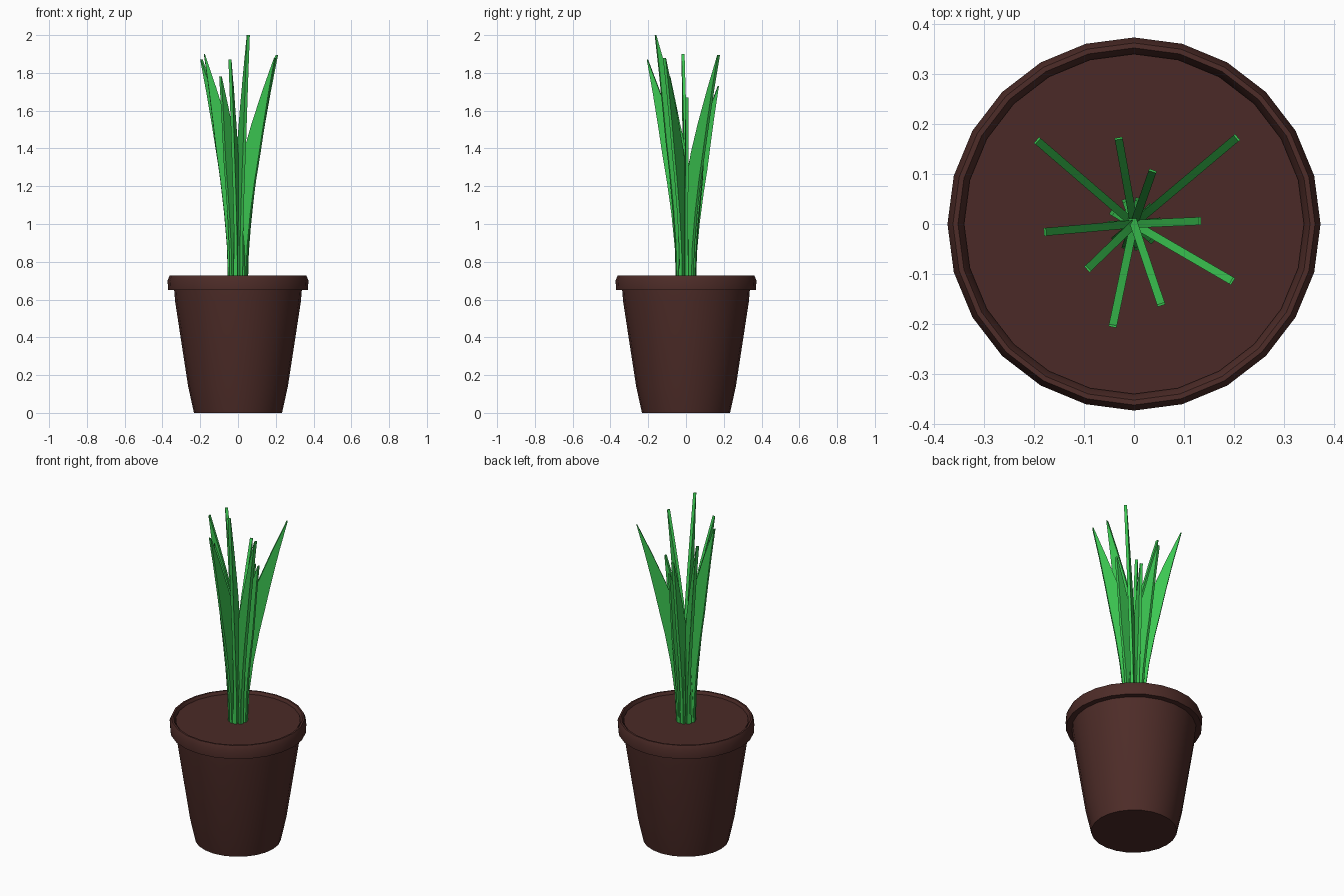
import bpy, bmesh
from math import cos, sin, pi, hypot, radians

if "Cube" in bpy.data.objects:
    bpy.data.objects.remove(bpy.data.objects["Cube"])


def material(name, color):
    m = bpy.data.materials.new(name)
    m.diffuse_color = color
    m.use_nodes = True
    m.node_tree.nodes["Principled BSDF"].inputs["Base Color"].default_value = m.diffuse_color
    return m


BROWN = material("brown_clay", (0.075, 0.025, 0.021, 1))
SOIL = material("soil", (0.07, 0.023, 0.02, 1))
GREEN = material("leaf_green", (0.045, 0.58, 0.085, 1))


def finish(bm, name, mat, angle):
    bmesh.ops.recalc_face_normals(bm, faces=bm.faces)
    me = bpy.data.meshes.new(name)
    bm.to_mesh(me)
    bm.free()
    ob = bpy.data.objects.new(name, me)
    bpy.context.collection.objects.link(ob)
    me.materials.append(mat)
    bpy.ops.object.select_all(action='DESELECT')
    ob.select_set(True)
    bpy.context.view_layer.objects.active = ob
    bpy.ops.object.shade_smooth_by_angle(angle=radians(angle))
    return ob


def skin(bm, rings):
    """Join equal-length rings of points into a capped tube."""
    loops = [[bm.verts.new(p) for p in ring] for ring in rings]
    n = len(loops[0])
    for a, b in zip(loops, loops[1:]):
        for i in range(n):
            j = (i + 1) % n
            bm.faces.new((a[i], a[j], b[j], b[i]))
    bm.faces.new(loops[0])
    bm.faces.new(loops[-1])


def lathe(name, profile, mat, sides=24):
    bm = bmesh.new()
    skin(bm, [[(r * cos(2 * pi * i / sides), r * sin(2 * pi * i / sides), z)
               for i in range(sides)] for r, z in profile])
    return finish(bm, name, mat, 35)


# Pot with overhanging rim, open down to the soil
lathe("pot", [(0.233, 0), (0.264, 0.14), (0.333, 0.59), (0.338, 0.65),
              (0.37, 0.65), (0.373, 0.70), (0.362, 0.727), (0.352, 0.727),
              (0.340, 0.705), (0.338, 0.66)], BROWN)
lathe("soil", [(0.338, 0.69), (0.340, 0.712)], SOIL)

# Blade: height fraction, lean fraction, half width
SECTIONS = [(0, 0, 0.053), (0.15, 0.03, 0.053), (0.3, 0.115, 0.053),
            (0.45, 0.24, 0.052), (0.57, 0.37, 0.049), (0.7, 0.54, 0.037),
            (0.85, 0.76, 0.02), (1, 1, 0.002)]
BASE = 0.70


def blade(name, x, y, top):
    """Flat leaf standing in the vertical plane that holds its tip."""
    reach = hypot(x, y)
    c, s = x / reach, y / reach
    t = 0.008
    rings = []
    for h, lean, w in SECTIONS:
        mid, z = lean * (reach - 0.002), BASE + h * (top - BASE)
        rings.append([(r * c - k * s, r * s + k * c, z) for r, k in
                      ((mid - w, -t), (mid + w, -t), (mid + w, t), (mid - w, t))])
    bm = bmesh.new()
    skin(bm, rings)
    finish(bm, name, GREEN, 40)


# Leaf tips
TIPS = [(-0.195, 0.168, 1.87), (-0.031, 0.173, 1.73), (0.038, 0.108, 1.62),
        (0.207, 0.174, 1.895), (0.134, 0.006, 1.67), (0.198, -0.115, 1.88),
        (0.055, -0.163, 2.0), (-0.043, -0.206, 1.87), (-0.094, -0.091, 1.78),
        (-0.180, -0.016, 1.90)]
for i, tip in enumerate(TIPS, 1):
    blade(f"leaf_{i}", *tip)
